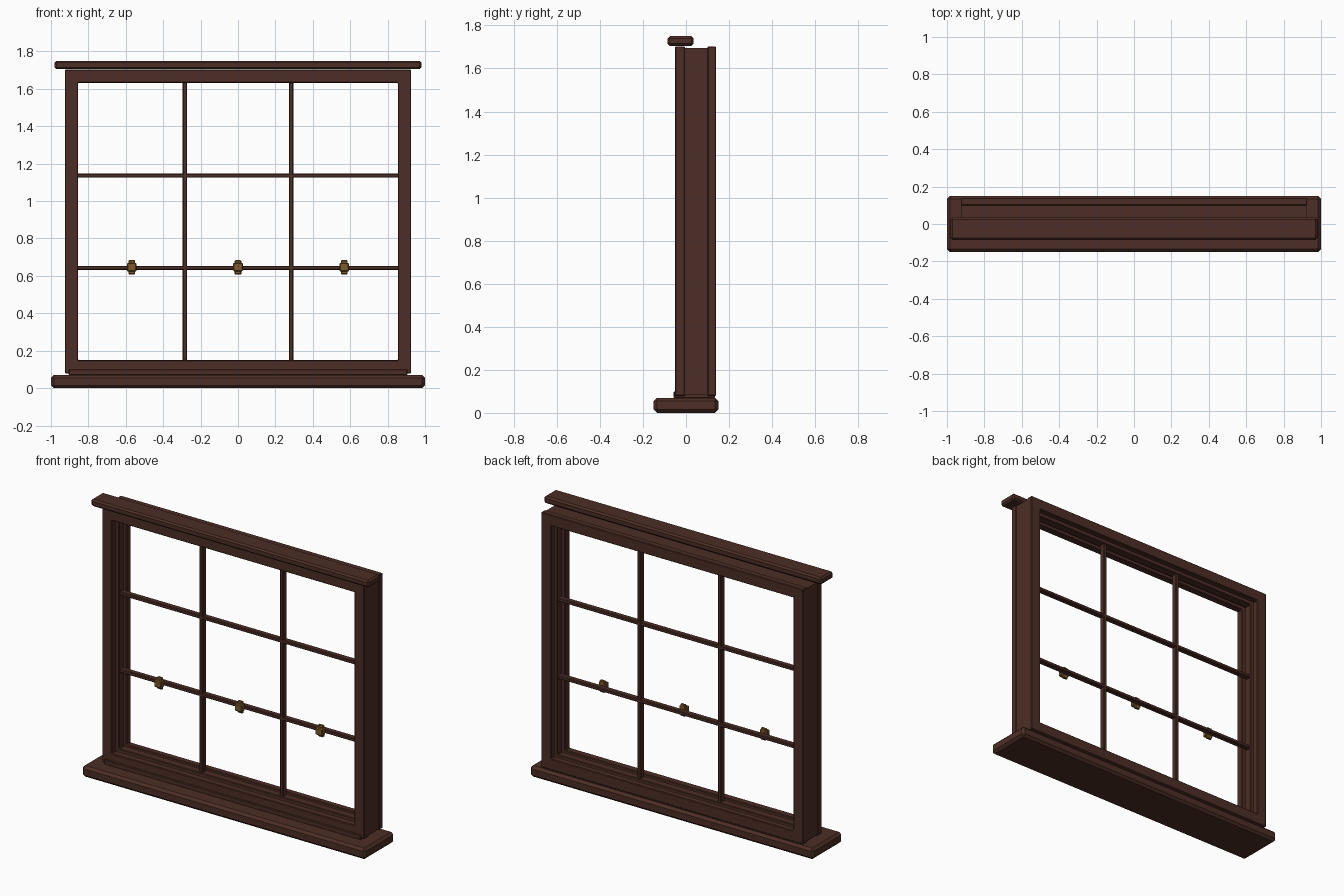
import bpy, bmesh
from mathutils import Vector

cube = bpy.data.objects.get("Cube")
if cube:
    bpy.data.objects.remove(cube, do_unlink=True)


def material(name, color):
    m = bpy.data.materials.new(name)
    m.use_nodes = True
    m.diffuse_color = color
    m.node_tree.nodes["Principled BSDF"].inputs["Base Color"].default_value = color
    return m


wood = material("dark_brown_wood", (0.075, 0.027, 0.019, 1))
brass = material("aged_brass", (0.2, 0.1, 0.025, 1))


def finish(name, bm, mat, bevel):
    bmesh.ops.recalc_face_normals(bm, faces=bm.faces)
    mesh = bpy.data.meshes.new(name)
    bm.to_mesh(mesh)
    bm.free()
    mesh.materials.append(mat)
    ob = bpy.data.objects.new(name, mesh)
    bpy.context.collection.objects.link(ob)
    if bevel:
        mod = ob.modifiers.new("edge_chamfer", "BEVEL")
        mod.width = bevel
        mod.segments = 1
    return ob


def box(name, x, y, z, mat=wood, bevel=0.004):
    """Box from (min, max) pairs on each axis."""
    bm = bmesh.new()
    bmesh.ops.create_cube(bm, size=1)
    for v in bm.verts:
        v.co = Vector([lo + (c + 0.5) * (hi - lo) for c, (lo, hi) in zip(v.co, (x, y, z))])
    return finish(name, bm, mat, bevel)


def ring(name, half, z, rail, y, bevel=0.004):
    """Mitred rectangular frame, rail wide, standing in the xz plane."""
    bm = bmesh.new()
    loops = []
    for inset, depth in ((0, y[0]), (rail, y[0]), (rail, y[1]), (0, y[1])):
        w, lo, hi = half - inset, z[0] + inset, z[1] - inset
        loops.append([bm.verts.new((px, depth, pz))
                      for px, pz in ((-w, lo), (w, lo), (w, hi), (-w, hi))])
    for i in range(4):
        a, b = loops[i], loops[(i + 1) % 4]
        for j in range(4):
            k = (j + 1) % 4
            bm.faces.new((a[j], a[k], b[k], b[j]))
    return finish(name, bm, wood, bevel)


# Sill, its raised strip and the top ledge
box("sill", (-1, 1), (-0.15, 0.15), (0, 0.07), bevel=0.015)
box("sill_strip", (-0.905, 0.905), (-0.057, 0.135), (0.068, 0.1))
box("top_ledge", (-0.98, 0.98), (-0.085, 0.035), (1.705, 1.75), bevel=0.01)

# Surround: front and back casings, a recessed lining and the sash
Z = (0.078, 1.703)
ring("front_casing", 0.925, Z, 0.07, (-0.05, -0.005))
ring("back_casing", 0.925, Z, 0.07, (0.1, 0.14))
ring("lining", 0.922, (0.085, 1.695), 0.04, (-0.01, 0.105), bevel=0)
ring("sash", 0.89, (0.115, 1.667), 0.035, (0.025, 0.075))

# Glazing bars
for side, x in (("right", -0.284), ("left", 0.284)):
    box(side + "_upright_bar", (x - 0.012, x + 0.012), (0.033, 0.069), (0.14, 1.64))
for level, z in (("lower", 0.643), ("upper", 1.136)):
    box(level + "_cross_bar", (-0.86, 0.86), (0.033, 0.069), (z - 0.011, z + 0.011))

# Brass catches on the lower cross bar
for label, x in (("right", -0.568), ("middle", 0), ("left", 0.568)):
    box(label + "_catch_plate", (x - 0.018, x + 0.018), (0.018, 0.036), (0.608, 0.684), brass, 0.004)
    box(label + "_catch_body", (x - 0.026, x + 0.026), (0.0, 0.034), (0.624, 0.67), brass, 0.005)
